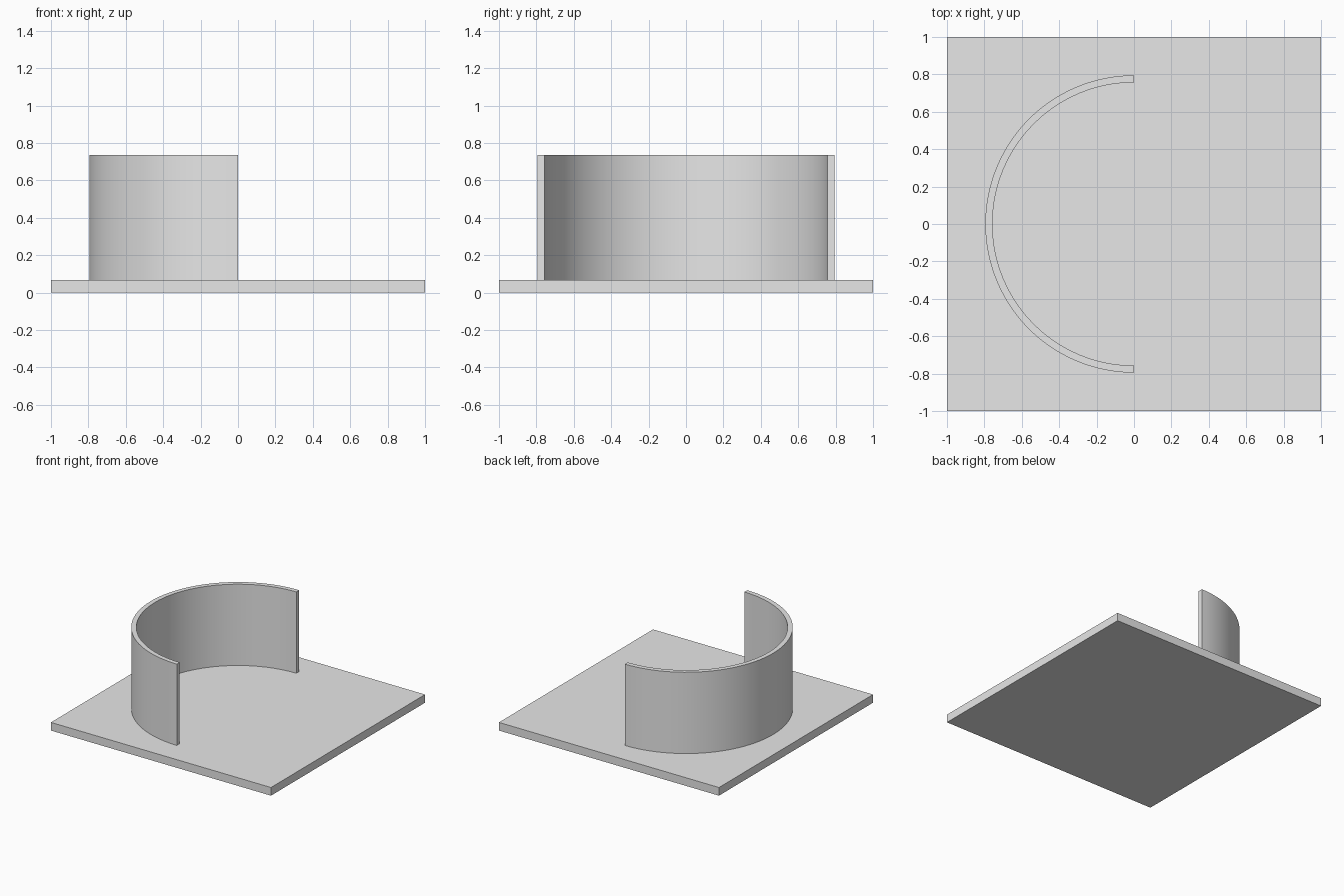
import bpy, bmesh, math

if "Cube" in bpy.data.objects:
    bpy.data.objects.remove(bpy.data.objects["Cube"])

grey = bpy.data.materials.new("light grey")
grey.diffuse_color = (0.8, 0.8, 0.8, 1)
grey.use_nodes = True
grey.node_tree.nodes["Principled BSDF"].inputs["Base Color"].default_value = grey.diffuse_color

BASE_TOP, WALL_TOP = 0.067, 0.735
R_OUT, R_IN, STEPS = 0.795, 0.757, 48


def extruded(name, outline, z0, z1):
    """Solid made by extruding a counter-clockwise outline from z0 to z1."""
    bm = bmesh.new()
    low = [bm.verts.new((x, y, z0)) for x, y in outline]
    high = [bm.verts.new((x, y, z1)) for x, y in outline]
    n = len(outline)
    bm.faces.new(low[::-1])
    bm.faces.new(high)
    for i in range(n):
        j = (i + 1) % n
        bm.faces.new((low[i], low[j], high[j], high[i]))
    mesh = bpy.data.meshes.new(name)
    bm.to_mesh(mesh)
    bm.free()
    mesh.materials.append(grey)
    obj = bpy.data.objects.new(name, mesh)
    bpy.context.collection.objects.link(obj)
    return obj


def arc(radius):
    """Half circle on the -x side, from +y round to -y."""
    angles = [math.pi * (0.5 + i / STEPS) for i in range(STEPS + 1)]
    return [(radius * math.cos(a), radius * math.sin(a)) for a in angles]


# Square base plate
extruded("base_plate", [(-1, -1), (1, -1), (1, 1), (-1, 1)], 0, BASE_TOP)

# Thin half-round wall standing on the plate
wall = extruded("curved_wall", arc(R_OUT) + arc(R_IN)[::-1], BASE_TOP, WALL_TOP)
bpy.context.view_layer.objects.active = wall
wall.select_set(True)
bpy.ops.object.shade_smooth_by_angle(angle=math.radians(30))
